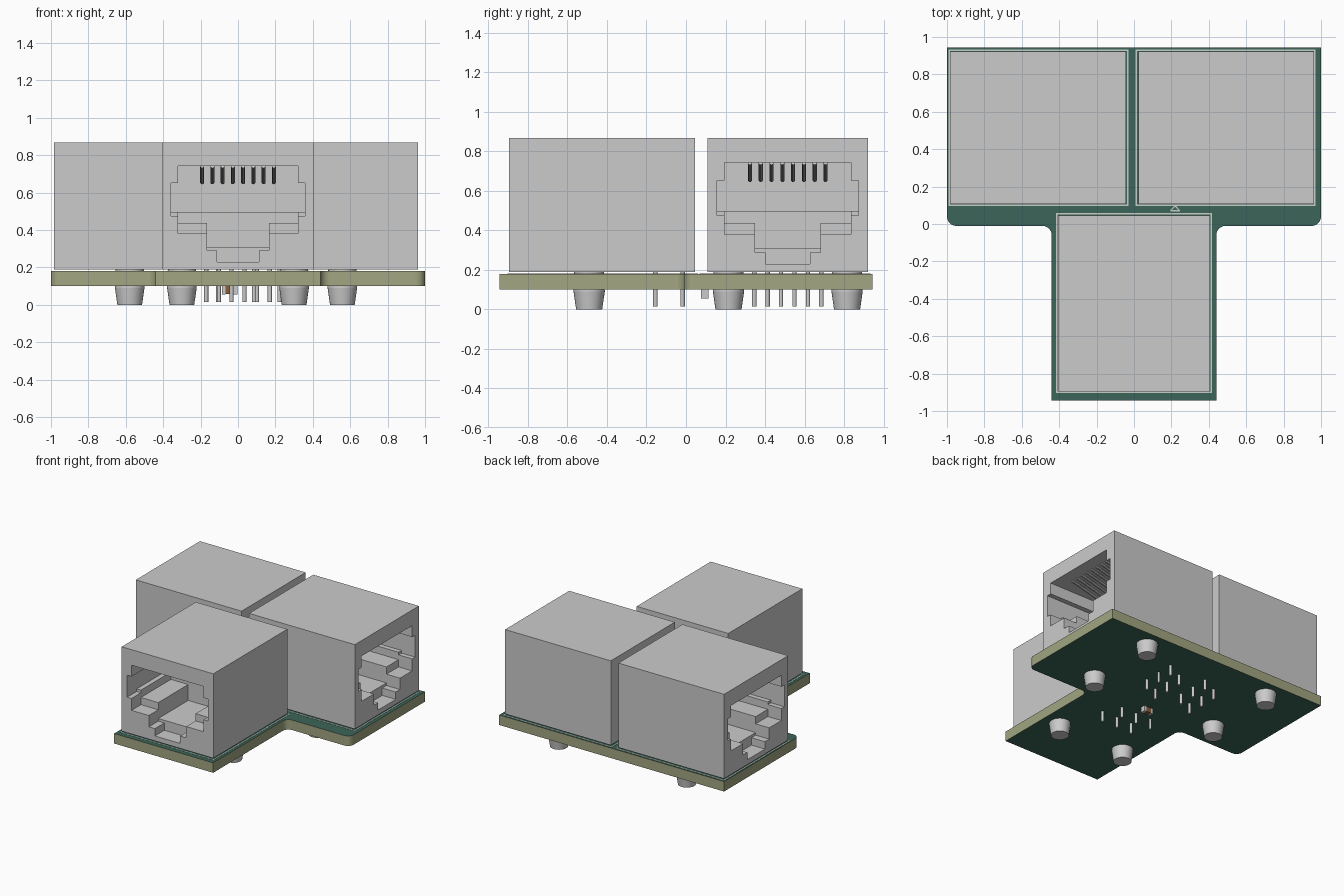
import bpy, bmesh, math
from mathutils import Vector, Matrix

if "Cube" in bpy.data.objects:
    bpy.data.objects.remove(bpy.data.objects["Cube"])


def material(name, rgb):
    m = bpy.data.materials.new(name)
    m.diffuse_color = (*rgb, 1)
    m.use_nodes = True
    m.node_tree.nodes["Principled BSDF"].inputs["Base Color"].default_value = m.diffuse_color
    return m


MASK = material("solder_mask_green", (0.045, 0.13, 0.10))
CORE = material("laminate_olive", (0.36, 0.38, 0.22))
SILK = material("silkscreen_light", (0.60, 0.63, 0.58))
BROWN = material("component_brown", (0.25, 0.11, 0.04))


def add_object(name, mesh, mat=None):
    if mat:
        mesh.materials.append(mat)
    ob = bpy.data.objects.new(name, mesh)
    bpy.context.collection.objects.link(ob)
    return ob


def to_mesh(name, bm):
    bmesh.ops.recalc_face_normals(bm, faces=bm.faces)
    me = bpy.data.meshes.new(name)
    bm.to_mesh(me)
    bm.free()
    return me


def prism(bm, pts, a, b, along_y=False):
    """Extrude a 2D outline from a to b along z, or along y."""
    face = bm.faces.new([bm.verts.new((p[0], a, p[1]) if along_y else (p[0], p[1], a)) for p in pts])
    ext = bmesh.ops.extrude_face_region(bm, geom=[face])
    shift = Vector((0, b - a, 0) if along_y else (0, 0, b - a))
    bmesh.ops.translate(bm, vec=shift, verts=[v for v in ext["geom"] if isinstance(v, bmesh.types.BMVert)])


def rect(x0, y0, x1, y1):
    return [(x0, y0), (x1, y0), (x1, y1), (x0, y1)]


def mirrored(half):
    return half + [(-x, y) for x, y in reversed(half)]


def rod(bm, p0, p1, r0, r1, seg):
    """Straight rod or frustum between two points."""
    p0, p1 = Vector(p0), Vector(p1)
    d = p1 - p0
    m = Matrix.Translation((p0 + p1) / 2) @ d.to_track_quat('Z', 'Y').to_matrix().to_4x4()
    bmesh.ops.create_cone(bm, cap_ends=True, segments=seg, radius1=r0, radius2=r1, depth=d.length, matrix=m)


def arc(cx, cy, r, a0, a1, n=8):
    return [(cx + r * math.cos(math.radians(a0 + (a1 - a0) * i / n)),
             cy + r * math.sin(math.radians(a0 + (a1 - a0) * i / n))) for i in range(n + 1)]


# T-shaped circuit board, green faces and olive edge
bm = bmesh.new()
outline = [(1, 0.945)] + arc(0.95, 0.04, 0.05, 0, -90) + arc(0.49, -0.06, 0.05, 90, 180) + [(0.44, -0.943)]
prism(bm, mirrored(outline), 0.10, 0.18)
board = add_object("circuit_board", to_mesh("circuit_board", bm), CORE)
board.data.materials.append(MASK)
for p in board.data.polygons:
    p.material_index = int(abs(p.normal.z) > 0.5)

# Socket housing with a stepped cavity; local frame: opening at y = 0 facing -y
bm = bmesh.new()
prism(bm, rect(-0.407, 0, 0.407, 0.94), 0.19, 0.868)
block = add_object("housing_block", to_mesh("housing_block", bm))
upper = [(0.32, 0.743), (0.32, 0.652), (0.358, 0.652)]
stages = [
    (0.12, upper + [(0.358, 0.476), (0.32, 0.476), (0.32, 0.38), (0.166, 0.38),
                    (0.166, 0.289), (0.112, 0.289), (0.112, 0.23)]),
    (0.50, upper + [(0.358, 0.497), (0.32, 0.497), (0.32, 0.438), (0.166, 0.438), (0.166, 0.31)]),
    (0.75, upper + [(0.358, 0.497)]),
]
cutters = []
for i, (depth, half) in enumerate(stages):
    bm = bmesh.new()
    prism(bm, mirrored(half), -0.1, depth, True)
    cut = add_object(f"cavity_cutter_{i}", to_mesh("cavity_cutter", bm))
    cut.hide_render = True
    mod = block.modifiers.new("cavity", 'BOOLEAN')
    mod.operation, mod.solver, mod.object = 'DIFFERENCE', 'EXACT', cut
    cutters.append(cut)
bpy.context.view_layer.update()
housing = bpy.data.meshes.new_from_object(block.evaluated_get(bpy.context.evaluated_depsgraph_get()))
for ob in cutters + [block]:
    bpy.data.objects.remove(ob)

# Eight sloping contact wires under the cavity ceiling
bm = bmesh.new()
for i in range(8):
    x = (i - 3.5) * 0.0547
    rod(bm, (x, 0.10, 0.742), (x, 0.45, 0.655), 0.011, 0.011, 10)
contacts = to_mesh("contacts", bm)

# Two mounting pegs: collar, shaft and tapered tip
bm = bmesh.new()
for x in (-0.3, 0.3):
    rod(bm, (x, 0.405, 0.20), (x, 0.405, 0.09), 0.075, 0.079, 32)
    rod(bm, (x, 0.405, 0.09), (x, 0.405, 0.0), 0.079, 0.066, 32)
pegs = to_mesh("pegs", bm)

# Six solder pins in two staggered rows
bm = bmesh.new()
for i in range(6):
    x = (i - 2.5) * 0.068
    y = 0.74 if i % 2 else 0.878
    rod(bm, (x, y, 0.20), (x, y, 0.015), 0.011, 0.011, 12)
pins = to_mesh("pins", bm)

# Printed outline around each socket
bm = bmesh.new()
x1, y0, y1, w = 0.418, -0.008, 0.955, 0.008
for r in (rect(-x1, y0, x1, y0 + w), rect(-x1, y1 - w, x1, y1),
          rect(-x1, y0 + w, -x1 + w, y1 - w), rect(x1 - w, y0 + w, x1, y1 - w)):
    prism(bm, r, 0.179, 0.182)
border = to_mesh("border", bm)
border.materials.append(SILK)

# Place the three sockets
places = {"front": (0, -0.895, 0), "right": (0.963, 0.515, 90), "left": (-0.984, 0.515, -90)}
parts = {"socket_housing": housing, "socket_contacts": contacts, "mounting_pegs": pegs,
         "solder_pins": pins, "printed_outline": border}
for side, (x, y, angle) in places.items():
    for name, mesh in parts.items():
        ob = add_object(f"{side}_{name}", mesh)
        ob.location = (x, y, 0)
        ob.rotation_euler.z = math.radians(angle)

# Smooth the round parts
for mesh in (contacts, pegs, pins):
    user = next(o for o in bpy.data.objects if o.data == mesh)
    bpy.ops.object.select_all(action='DESELECT')
    user.select_set(True)
    bpy.context.view_layer.objects.active = user
    bpy.ops.object.shade_smooth_by_angle(angle=math.radians(20))

# Small printed pin-one triangle, drawn as three strokes
bm = bmesh.new()
tri = [(0.195, 0.071), (0.245, 0.071), (0.22, 0.097)]
for i in range(3):
    a, b = Vector(tri[i]), Vector(tri[(i + 1) % 3])
    n = (b - a).normalized().orthogonal() * 0.003
    prism(bm, [a + n, b + n, b - n, a - n], 0.179, 0.182)
add_object("pin_one_marker", to_mesh("pin_one_marker", bm), SILK)

# Surface-mount component under the board
bm = bmesh.new()
prism(bm, rect(-0.066, 0.077, -0.024, 0.113), 0.058, 0.101)
add_object("component_body", to_mesh("component_body", bm), BROWN)
bm = bmesh.new()
for x in (-0.086, -0.024):
    prism(bm, rect(x, 0.075, x + 0.02, 0.115), 0.056, 0.101)
add_object("component_terminals", to_mesh("component_terminals", bm))
